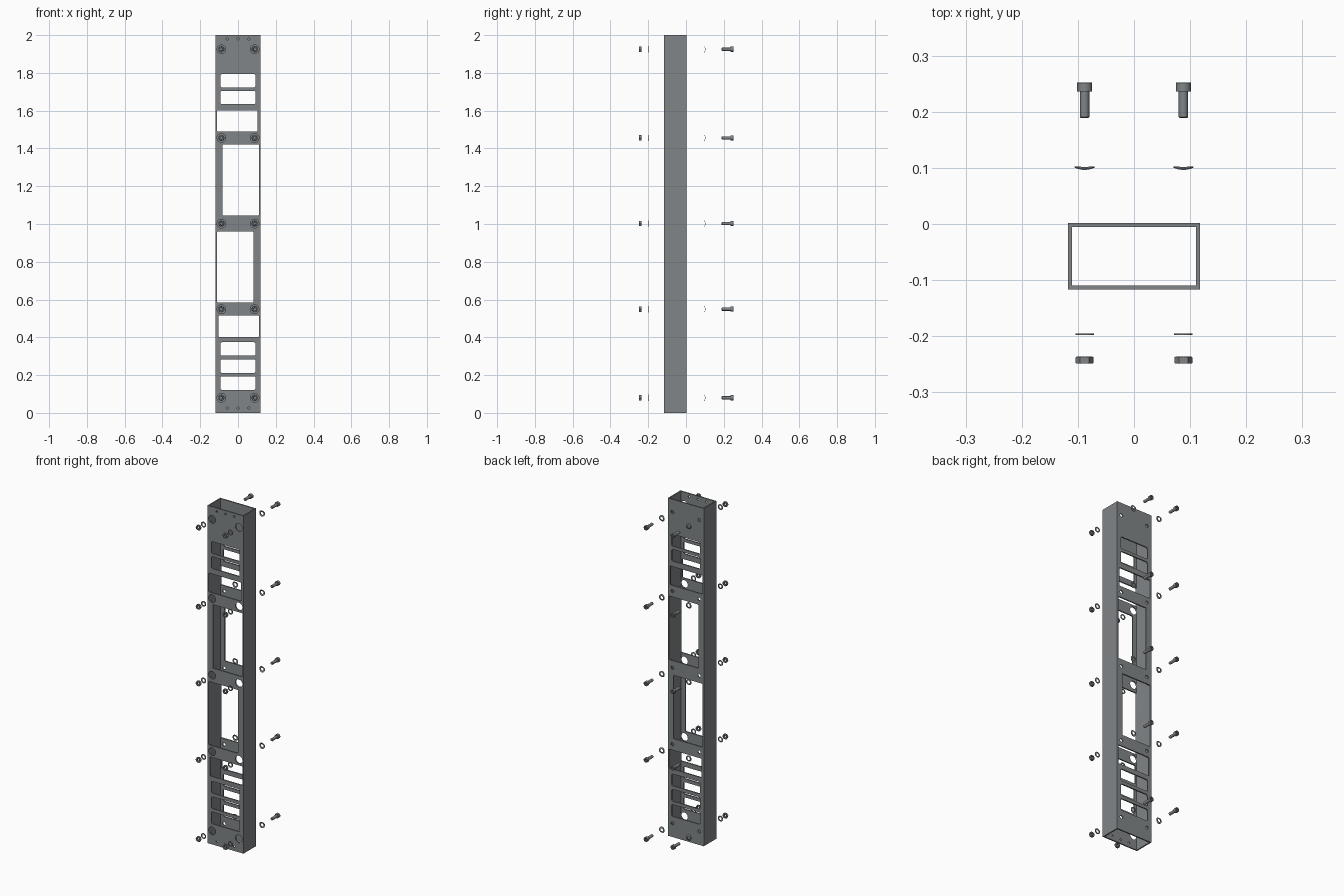
import bpy, bmesh, math

if "Cube" in bpy.data.objects:
    bpy.data.objects.remove(bpy.data.objects["Cube"])

steel = bpy.data.materials.new("steel_grey")
steel.diffuse_color = (0.22, 0.235, 0.245, 1)
steel.use_nodes = True
steel.node_tree.nodes["Principled BSDF"].inputs["Base Color"].default_value = steel.diffuse_color

HX, Y0, Y1, WALL = 0.118, -0.117, 0.002, 0.0075
BOLT_X = (-0.088, 0.088)
BOLT_Z = (0.08, 0.549, 1.002, 1.456, 1.925)


def finish(name, bm, smooth=True):
    bmesh.ops.remove_doubles(bm, verts=bm.verts, dist=1e-6)
    bmesh.ops.recalc_face_normals(bm, faces=bm.faces)
    me = bpy.data.meshes.new(name)
    bm.to_mesh(me)
    bm.free()
    me.materials.append(steel)
    if smooth:
        me.shade_smooth()
        me.set_sharp_from_angle(angle=math.radians(30))
    return me


def place(name, me, loc=(0, 0, 0)):
    ob = bpy.data.objects.new(name, me)
    ob.location = loc
    bpy.context.collection.objects.link(ob)
    return ob


def prism(bm, outline, y0, y1):
    """Solid from an (x, z) outline between two y values."""
    a = [bm.verts.new((x, y0, z)) for x, z in outline]
    b = [bm.verts.new((x, y1, z)) for x, z in outline]
    bm.faces.new(a)
    bm.faces.new(b[::-1])
    for i in range(len(a)):
        j = (i + 1) % len(a)
        bm.faces.new((a[j], a[i], b[i], b[j]))


def circle(cx, cz, r, n=24):
    return [(cx + r * math.cos(2 * math.pi * i / n), cz + r * math.sin(2 * math.pi * i / n))
            for i in range(n)]


def rounded(x0, x1, z0, z1, r, n=4):
    pts = []
    for k, (cx, cz) in enumerate(((x1 - r, z1 - r), (x0 + r, z1 - r), (x0 + r, z0 + r), (x1 - r, z0 + r))):
        for i in range(n + 1):
            a = math.pi / 2 * (k + i / n)
            pts.append((cx + r * math.cos(a), cz + r * math.sin(a)))
    return pts


def lathe(name, profile, closed=False, n=24, bend=0.0):
    """Turn (radius, y, hexagonal, corner_drop) points around the y axis."""
    bm = bmesh.new()
    rings = []
    for p in profile:
        r, y, hexa, drop = (tuple(p) + (False, 0))[:4] if len(p) < 4 else p
        ring = []
        for i in range(n):
            t = 2 * math.pi * i / n
            rr = r / math.cos(t % (math.pi / 3) - math.pi / 6) if hexa else r
            z = rr * math.sin(t)
            ring.append(bm.verts.new((rr * math.cos(t), y + drop * (rr - r) - bend * z * z, z)))
        rings.append(ring)
    pairs = list(zip(rings, rings[1:])) + ([(rings[-1], rings[0])] if closed else [])
    for a, b in pairs:
        for i in range(n):
            j = (i + 1) % n
            bm.faces.new((a[i], a[j], b[j], b[i]))
    bmesh.ops.dissolve_degenerate(bm, dist=1e-6, edges=bm.edges)
    return finish(name, bm)


# rectangular tube, open at both ends
bm = bmesh.new()
rects = []
for z in (0, 2):
    for d in (0, WALL):
        rects.append([bm.verts.new((x, y, z)) for x, y in (
            (-HX + d, Y0 + d), (HX - d, Y0 + d), (HX - d, Y1 - d), (-HX + d, Y1 - d))])
for a, b in ((0, 1), (2, 3), (0, 2), (1, 3)):
    for i in range(4):
        j = (i + 1) % 4
        bm.faces.new((rects[a][i], rects[a][j], rects[b][j], rects[b][i]))
tube = place("rectangular_tube", finish("rectangular_tube", bm, False))

# windows through both walls, access holes in the front, bolt holes in the back
bm = bmesh.new()
SIDE = 0.1102
windows = [(-0.093, 0.093, z, z + 0.071, 0.009) for z in (0.122, 0.212, 0.303, 1.634, 1.723)]
windows += [(-0.103, SIDE, 0.402, 0.515, 0.004), (-SIDE, 0.081, 0.584, 0.96, 0.004),
            (-0.083, SIDE, 1.045, 1.422, 0.004), (-SIDE, 0.103, 1.49, 1.602, 0.004)]
for w in windows:
    prism(bm, rounded(*w), Y0 - 0.05, Y1 + 0.05)
for z in BOLT_Z:
    for x in BOLT_X:
        prism(bm, circle(x, z, 0.023), Y0 - 0.05, Y0 + 0.04)
        prism(bm, circle(x, z, 0.0095), Y1 - 0.04, Y1 + 0.05)
for z in (0.025, 1.98):
    for x in (-0.057, 0, 0.057):
        prism(bm, circle(x, z, 0.006, 16), Y0 - 0.05, Y0 + 0.04)
cutter = place("hole_cutter", finish("hole_cutter", bm, False))
mod = tube.modifiers.new("holes", "BOOLEAN")
mod.operation, mod.solver, mod.object = "DIFFERENCE", "EXACT", cutter
bpy.context.view_layer.objects.active = tube
bpy.ops.object.modifier_apply(modifier="holes")
bpy.data.objects.remove(cutter)
tube.data.shade_smooth()
tube.data.set_sharp_from_angle(angle=math.radians(30))

# fasteners, one shared mesh per kind
bolt = lathe("socket_bolt", [
    (0, 0.189), (0.0068, 0.189), (0.0083, 0.1905), (0.0083, 0.2365), (0.0135, 0.2365),
    (0.0135, 0.2515), (0.0125, 0.2525), (0.0068, 0.2525, True), (0.0068, 0.2445, True), (0, 0.2445)])
curved = lathe("curved_washer", [(0.009, 0.1005), (0.0178, 0.1005), (0.0178, 0.1025), (0.009, 0.1025)],
               closed=True, n=32, bend=13)
flat = lathe("flat_washer", [(0.009, -0.198), (0.0163, -0.198), (0.0163, -0.1955), (0.009, -0.1955)],
             closed=True, n=32)
nut = lathe("hex_nut", [
    (0.0073, -0.248), (0.0083, -0.249), (0.0139, -0.249), (0.0139, -0.249, True, 0.6),
    (0.0139, -0.2365, True, -0.6), (0.0139, -0.2365), (0.0083, -0.2365), (0.0073, -0.2375)], closed=True)
for z in BOLT_Z:
    for x in BOLT_X:
        for me in (bolt, curved, flat, nut):
            place(me.name, me, (x, 0, z))
